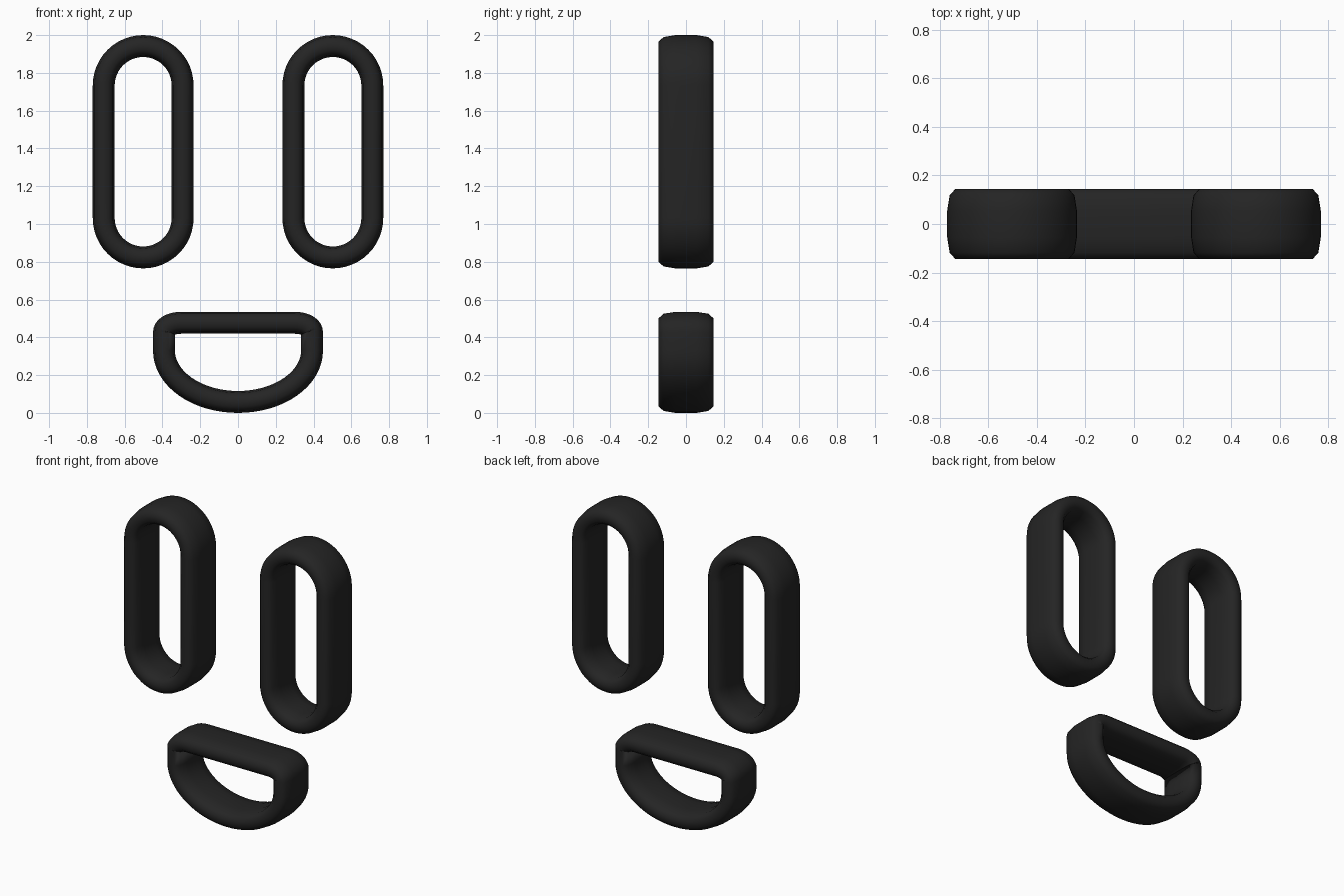
import bpy
import bmesh
from math import cos, sin, pi
from mathutils import Vector

cube = bpy.data.objects.get("Cube")
if cube:
    bpy.data.objects.remove(cube, do_unlink=True)

black = bpy.data.materials.new("soft black")
black.use_nodes = True
colour = (0.018, 0.018, 0.018, 1)
black.diffuse_color = colour
black.node_tree.nodes["Principled BSDF"].inputs["Base Color"].default_value = colour

# Rounded band section: (outward offset, depth), one quarter mirrored to four
QUARTER = [(0.058, 0.055), (0.048, 0.118), (0.024, 0.145)]
SECTION = (QUARTER + [(-r, y) for r, y in reversed(QUARTER)]
           + [(-r, -y) for r, y in QUARTER]
           + [(r, -y) for r, y in reversed(QUARTER)])


def arc(cx, cz, a, b, start, end, steps):
    """Elliptical arc as pairs of centreline point and outward normal."""
    result = []
    for i in range(steps + 1):
        t = start + (end - start) * i / steps
        normal = Vector((cos(t) / a, sin(t) / b)).normalized()
        result.append((Vector((cx + a * cos(t), cz + b * sin(t))), normal))
    return result


def band(name, path):
    """Sweep the section round a closed path in the xz plane."""
    bm = bmesh.new()
    rings = []
    for p, n in path:
        rings.append([bm.verts.new((p.x + n.x * r, y, p.y + n.y * r)) for r, y in SECTION])
    count = len(SECTION)
    for i, ring in enumerate(rings):
        following = rings[(i + 1) % len(rings)]
        for j in range(count):
            k = (j + 1) % count
            bm.faces.new((ring[j], ring[k], following[k], following[j]))
    bmesh.ops.recalc_face_normals(bm, faces=bm.faces)
    for face in bm.faces:
        face.smooth = True
    mesh = bpy.data.meshes.new(name)
    bm.to_mesh(mesh)
    bm.free()
    mesh.materials.append(black)
    obj = bpy.data.objects.new(name, mesh)
    bpy.context.collection.objects.link(obj)


# Eyes: upright stadium loops
for name, x in (("right_eye", -0.502), ("left_eye", 0.502)):
    band(name, arc(x, 1.733, 0.209, 0.209, 0, pi, 24)
         + arc(x, 1.032, 0.209, 0.209, pi, 2 * pi, 24))

# Mouth: flat top with tight corners, short sides and an oval bottom
band("mouth", arc(0.302, 0.427, 0.09, 0.05, 0, pi / 2, 10)
     + arc(-0.302, 0.427, 0.09, 0.05, pi / 2, pi, 10)
     + arc(0, 0.33, 0.392, 0.272, pi, 2 * pi, 32))
